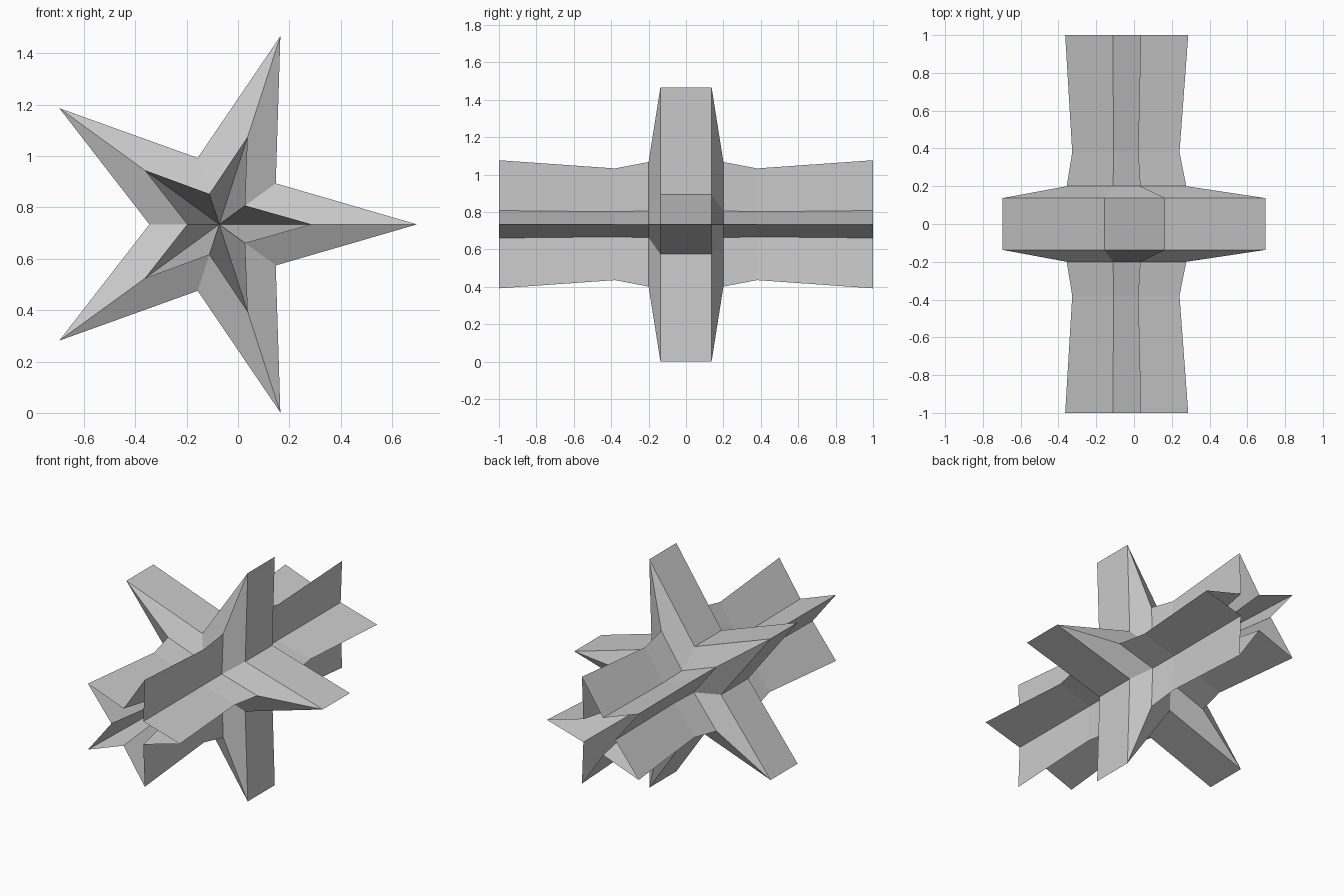
import bpy, bmesh
from math import sin, cos, pi

if "Cube" in bpy.data.objects:
    bpy.data.objects.remove(bpy.data.objects["Cube"])

CX, CZ = -0.073, 0.734
POINTS = 5

# (y, tip radius, notch radius) of each star cross-section, front to back
half = [(1.0, 0.36, 0.125), (0.38, 0.314, 0.114), (0.2, 0.35, 0.122), (0.137, 0.77, 0.272)]
sections = [(-y, a, b) for y, a, b in half] + half[::-1]

bm = bmesh.new()


def star_ring(y, tip, notch):
    ring = []
    for i in range(2 * POINTS):
        r, a = (notch if i % 2 else tip), i * pi / POINTS
        ring.append(bm.verts.new((CX + r * cos(a), y, CZ + r * sin(a))))
    return ring


# Star body lofted through the sections
rings = [star_ring(*s) for s in sections]
n = 2 * POINTS
for lo, hi in zip(rings, rings[1:]):
    for i in range(n):
        j = (i + 1) % n
        bm.faces.new((lo[i], lo[j], hi[j], hi[i]))

# Deep pointed hollows in both ends
for ring, y in ((rings[0], -0.2), (rings[-1], 0.2)):
    centre = bm.verts.new((CX, y, CZ))
    for i in range(n):
        bm.faces.new((ring[i], ring[(i + 1) % n], centre))

bmesh.ops.recalc_face_normals(bm, faces=bm.faces)
mesh = bpy.data.meshes.new("star_bar")
bm.to_mesh(mesh)
bm.free()
bpy.context.collection.objects.link(bpy.data.objects.new("star_bar", mesh))
